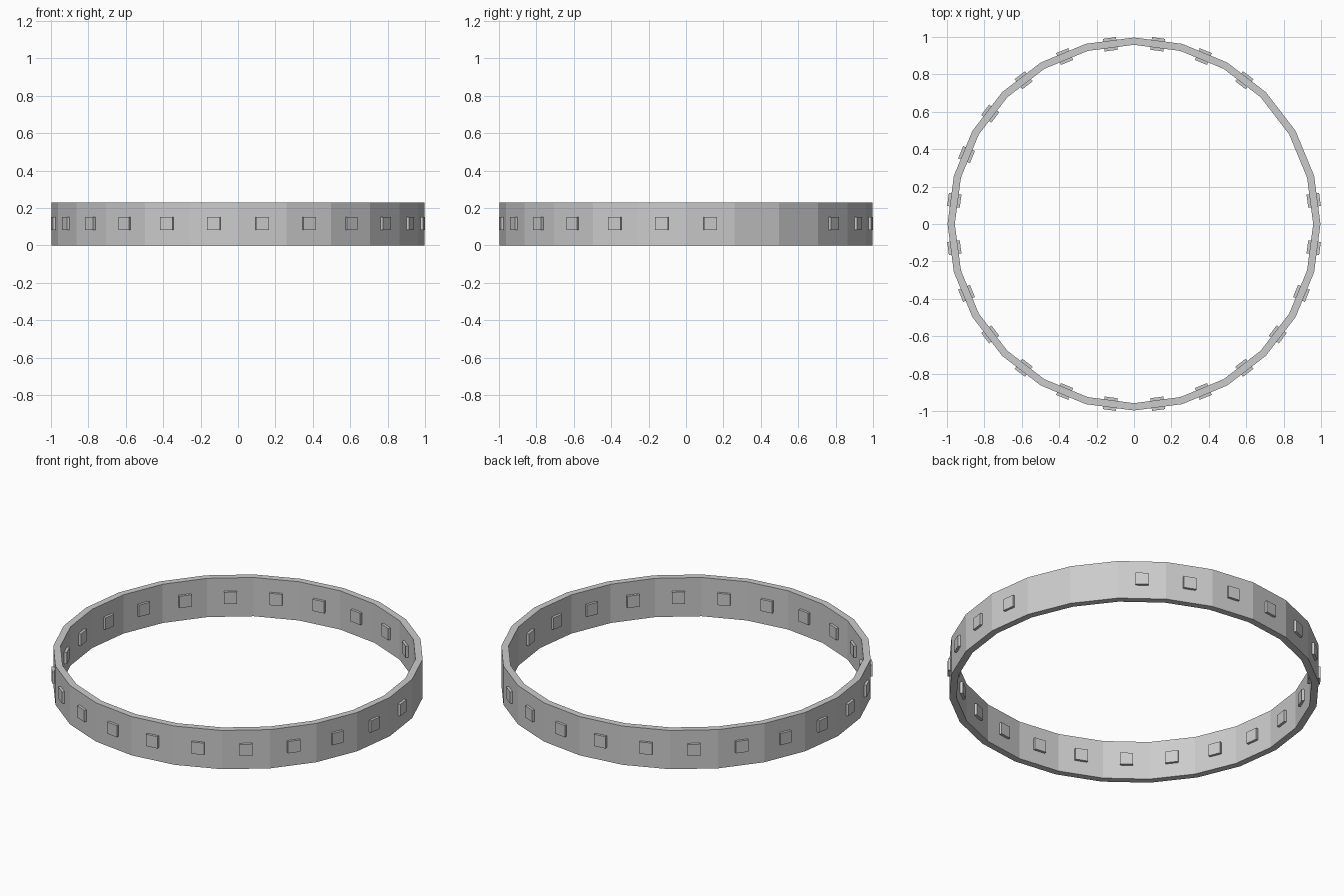
import bpy, bmesh
from math import radians, sin, cos, pi
from mathutils import Matrix

if "Cube" in bpy.data.objects:
    bpy.data.objects.remove(bpy.data.objects["Cube"])

SIDES, OUTER, INNER, HEIGHT = 24, 0.997, 0.958, 0.23


def add_object(name, bm):
    bmesh.ops.recalc_face_normals(bm, faces=bm.faces)
    mesh = bpy.data.meshes.new(name)
    bm.to_mesh(mesh)
    bm.free()
    obj = bpy.data.objects.new(name, mesh)
    bpy.context.collection.objects.link(obj)
    return obj


# Faceted band: a closed rectangular section swept around 24 sides
bm = bmesh.new()
section = [(INNER, 0), (OUTER, 0), (OUTER, HEIGHT), (INNER, HEIGHT)]
rings = []
for i in range(SIDES):
    a = 2 * pi * i / SIDES
    rings.append([bm.verts.new((r * cos(a), r * sin(a), z)) for r, z in section])
for i in range(SIDES):
    p, q = rings[i], rings[(i + 1) % SIDES]
    for j in range(4):
        k = (j + 1) % 4
        bm.faces.new((p[j], q[j], q[k], p[k]))
add_object("band", bm)

# Square studs through the middle of each facet, two facets left plain
STUD_IN, STUD_OUT, STUD_SIZE, STUD_Z = 0.935, 1.003, 0.07, 0.117
bm = bmesh.new()
for i in range(SIDES):
    if i in (1, 2):
        continue
    m = (Matrix.Rotation(radians(7.5 + 15 * i), 4, 'Z')
         @ Matrix.Translation(((STUD_IN + STUD_OUT) / 2, 0, STUD_Z))
         @ Matrix.Diagonal((STUD_OUT - STUD_IN, STUD_SIZE, STUD_SIZE, 1)))
    bmesh.ops.create_cube(bm, size=1, matrix=m)
add_object("studs", bm)
